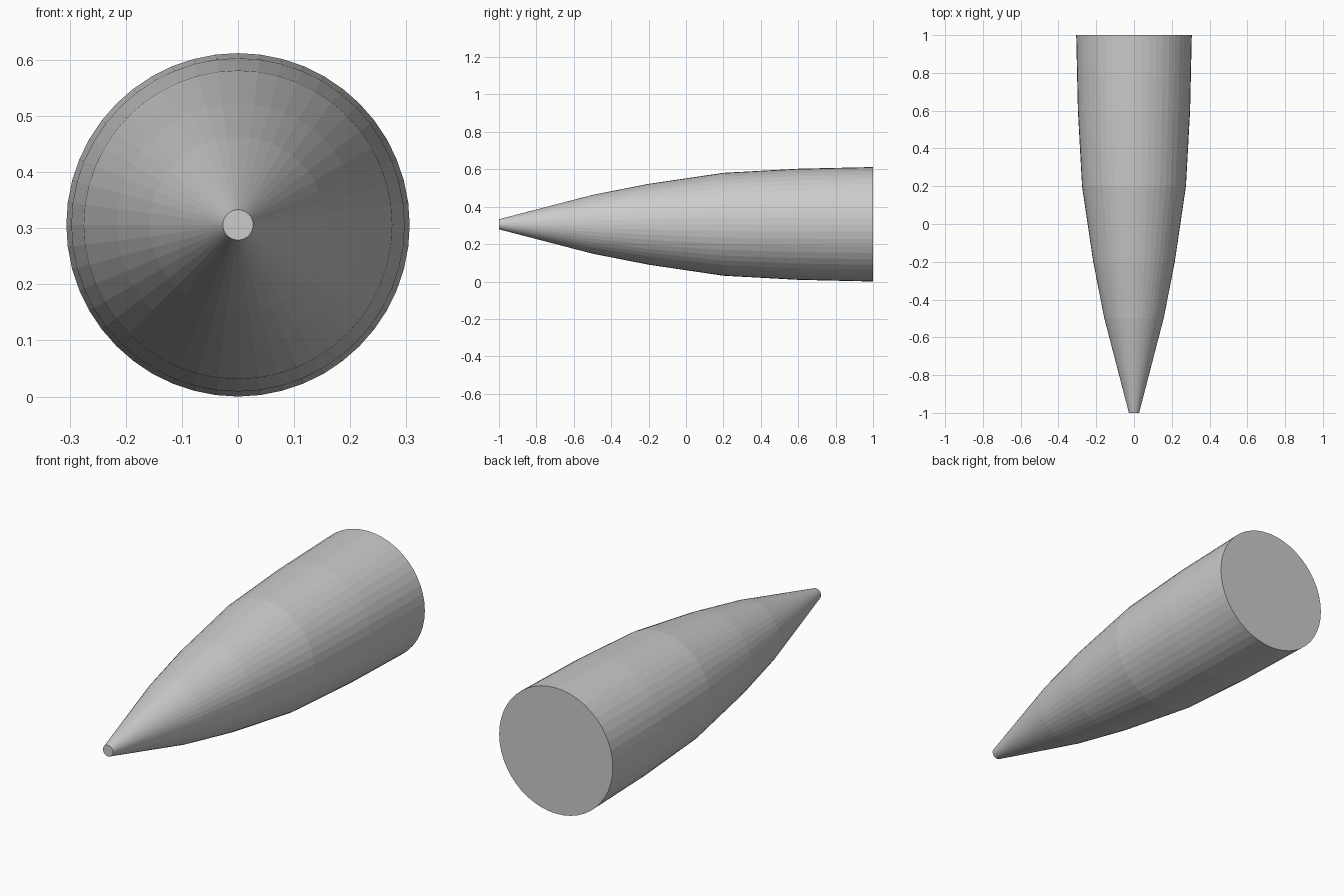
import bpy, bmesh
from math import sin, cos, tau

if "Cube" in bpy.data.objects:
    bpy.data.objects.remove(bpy.data.objects["Cube"])

SIDES = 48
R = 0.306
# (y, radius) from tip to base
PROFILE = [(-1, 0.027), (-0.5, 0.157), (-0.2, 0.216),
           (0.2, 0.275), (0.6, 0.297), (1, R)]

# Nose cone: faceted rings along y, capped at both ends
bm = bmesh.new()
rings = [[bm.verts.new((r * cos(tau * i / SIDES), y, R + r * sin(tau * i / SIDES)))
          for i in range(SIDES)] for y, r in PROFILE]
for a, b in zip(rings, rings[1:]):
    for i in range(SIDES):
        j = (i + 1) % SIDES
        bm.faces.new((a[i], a[j], b[j], b[i]))
bm.faces.new(rings[0])
bm.faces.new(rings[-1])
bmesh.ops.recalc_face_normals(bm, faces=bm.faces[:])

mesh = bpy.data.meshes.new("nose_cone")
bm.to_mesh(mesh)
bm.free()
bpy.context.collection.objects.link(bpy.data.objects.new("nose_cone", mesh))
